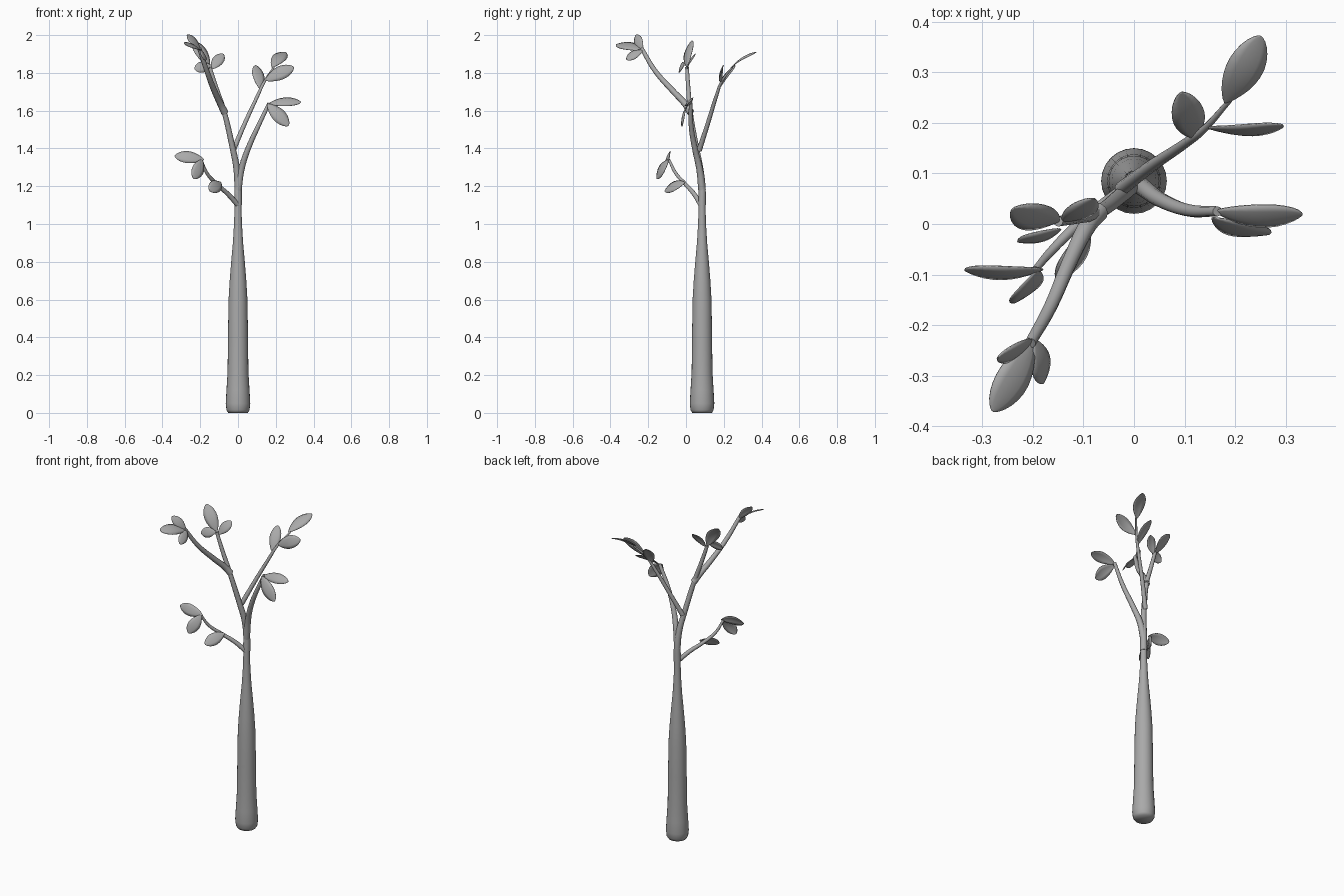
import bpy, bmesh, math
from mathutils import Vector

if "Cube" in bpy.data.objects:
    bpy.data.objects.remove(bpy.data.objects["Cube"], do_unlink=True)

grey = bpy.data.materials.new("plain grey")
grey.use_nodes = True
grey.diffuse_color = (0.4, 0.4, 0.4, 1)
grey.node_tree.nodes["Principled BSDF"].inputs["Base Color"].default_value = (0.4, 0.4, 0.4, 1)


def add_object(name, data):
    obj = bpy.data.objects.new(name, data)
    data.materials.append(grey)
    bpy.context.collection.objects.link(obj)
    return obj


def mesh_object(name, bm):
    bmesh.ops.recalc_face_normals(bm, faces=bm.faces)
    for face in bm.faces:
        face.smooth = True
    mesh = bpy.data.meshes.new(name)
    bm.to_mesh(mesh)
    bm.free()
    return add_object(name, mesh)


def lathe(name, profile, centre, sides=24):
    """Spin a (radius, height) profile around a vertical axis."""
    bm = bmesh.new()
    verts = [bm.verts.new((centre[0] + r, centre[1], z)) for r, z in profile]
    edges = [bm.edges.new(pair) for pair in zip(verts, verts[1:])]
    bmesh.ops.spin(bm, geom=verts + edges, cent=(*centre, 0), axis=(0, 0, 1),
                   angle=math.tau, steps=sides)
    bmesh.ops.remove_doubles(bm, verts=bm.verts, dist=0.0005)
    return mesh_object(name, bm)


def branch(name, points, start, end):
    """Tapered round branch through the given points."""
    curve = bpy.data.curves.new(name, "CURVE")
    curve.dimensions = "3D"
    curve.bevel_depth = 1
    curve.bevel_resolution = 3
    curve.resolution_u = 6
    curve.use_fill_caps = True
    spline = curve.splines.new("BEZIER")
    spline.bezier_points.add(len(points) - 1)
    for i, (bp, co) in enumerate(zip(spline.bezier_points, points)):
        bp.co = co
        bp.radius = start + (end - start) * i / (len(points) - 1)
        bp.handle_left_type = bp.handle_right_type = "AUTO"
    return add_object(name, curve)


def leaf(name, base, tip, normal, width=0.075, rows=14):
    """Cupped, gently arched oval blade with a round tip, facing along normal."""
    base, tip = Vector(base), Vector(tip)
    along = tip - base
    side = along.cross(Vector(normal)).normalized()
    up = side.cross(along).normalized()
    bm = bmesh.new()
    grid = []
    for i in range(rows + 1):
        t = (1 - math.cos(math.pi * i / rows)) / 2
        half = width / 2 * max(math.sin(math.pi * t ** 1.2), 0) ** 0.6
        half = max(half, 0.002)
        arch = 0.08 * along.length * math.sin(math.pi * t)
        grid.append([bm.verts.new(base + along * t + side * half * s
                                  + up * (arch - 0.15 * half * s * s))
                     for s in (-1, -0.5, 0, 0.5, 1)])
    for low, high in zip(grid, grid[1:]):
        for j in range(4):
            bm.faces.new((low[j], low[j + 1], high[j + 1], high[j]))
    obj = mesh_object(name, bm)
    solid = obj.modifiers.new("thickness", "SOLIDIFY")
    solid.thickness = 0.003
    solid.offset = 0
    return obj


# Trunk with a rounded foot and a narrow neck
lathe("trunk", [(0, 0), (.052, 0), (.061, .015), (.065, .05), (.061, .12), (.055, .22),
                (.053, .4), (.05, .6), (.044, .7), (.036, .8), (.027, .9), (.021, 1),
                (.018, 1.1), (.018, 1.2), (0, 1.21)], (0, .085))

# Branches
branch("main_branch", [(0, .085, 1.1), (0, .085, 1.2), (-.008, .074, 1.3), (-.028, .055, 1.4),
                       (-.075, .022, 1.6), (-.115, .012, 1.72), (-.15, .005, 1.83)], .021, .01)
branch("front_branch", [(-.07, .025, 1.59), (-.09, .0, 1.63), (-.125, -.07, 1.705),
                        (-.165, -.163, 1.81), (-.205, -.235, 1.93)], .02, .011)
branch("back_branch", [(-.025, .07, 1.39), (.035, .115, 1.53), (.102, .16, 1.675),
                       (.138, .187, 1.75), (.19, .245, 1.83)], .014, .005)
branch("left_branch", [(0, .085, 1.18), (.018, .072, 1.29), (.052, .048, 1.395),
                       (.108, .027, 1.52), (.165, .025, 1.64)], .02, .01)
branch("right_branch", [(0, .08, 1.1), (-.055, .042, 1.16), (-.115, -.005, 1.213),
                        (-.165, -.055, 1.27), (-.195, -.09, 1.34)], .014, .007)

# Leaves: base, tip, facing
leaf("main_leaf_upper", (-.15, .005, 1.83), (-.24, .03, 1.97), (.43, -.8, .48))
leaf("main_leaf_inner", (-.14, .005, 1.82), (-.078, .05, 1.9), (0, -.9, .4), .06)
leaf("main_leaf_outer", (-.145, -.01, 1.84), (-.23, -.035, 1.82), (0, -1, .3), .06)
leaf("front_leaf_long", (-.2, -.23, 1.92), (-.28, -.37, 1.95), (.5, -.1, .85))
leaf("front_leaf_upper", (-.2, -.23, 1.92), (-.27, -.265, 2), (.5, -.6, .4), .055)
leaf("front_leaf_lower", (-.195, -.23, 1.92), (-.18, -.315, 1.87), (.7, 0, .7), .055)
leaf("back_leaf_tip", (.18, .24, 1.83), (.25, .372, 1.91), (.15, -.4, .9), .075)
leaf("back_leaf_outer", (.145, .19, 1.76), (.295, .195, 1.83), (0, -.95, .3), .075)
leaf("back_leaf_inner", (.12, .17, 1.71), (.093, .26, 1.84), (.3, -.75, .5), .065)
leaf("left_leaf_upper", (.16, .025, 1.635), (.333, .02, 1.645), (0, -.7, .7), .063)
leaf("left_leaf_lower", (.155, .012, 1.635), (.267, -.02, 1.52), (0, -.9, .35))
leaf("right_leaf_upper", (-.18, -.09, 1.34), (-.335, -.09, 1.36), (0, -.92, .38), .068)
leaf("right_leaf_lower", (-.19, -.092, 1.34), (-.235, -.155, 1.24), (.5, -.75, .3), .07)
leaf("right_leaf_inner", (-.09, -.005, 1.22), (-.15, -.112, 1.175), (.7, -.3, .65), .07)
